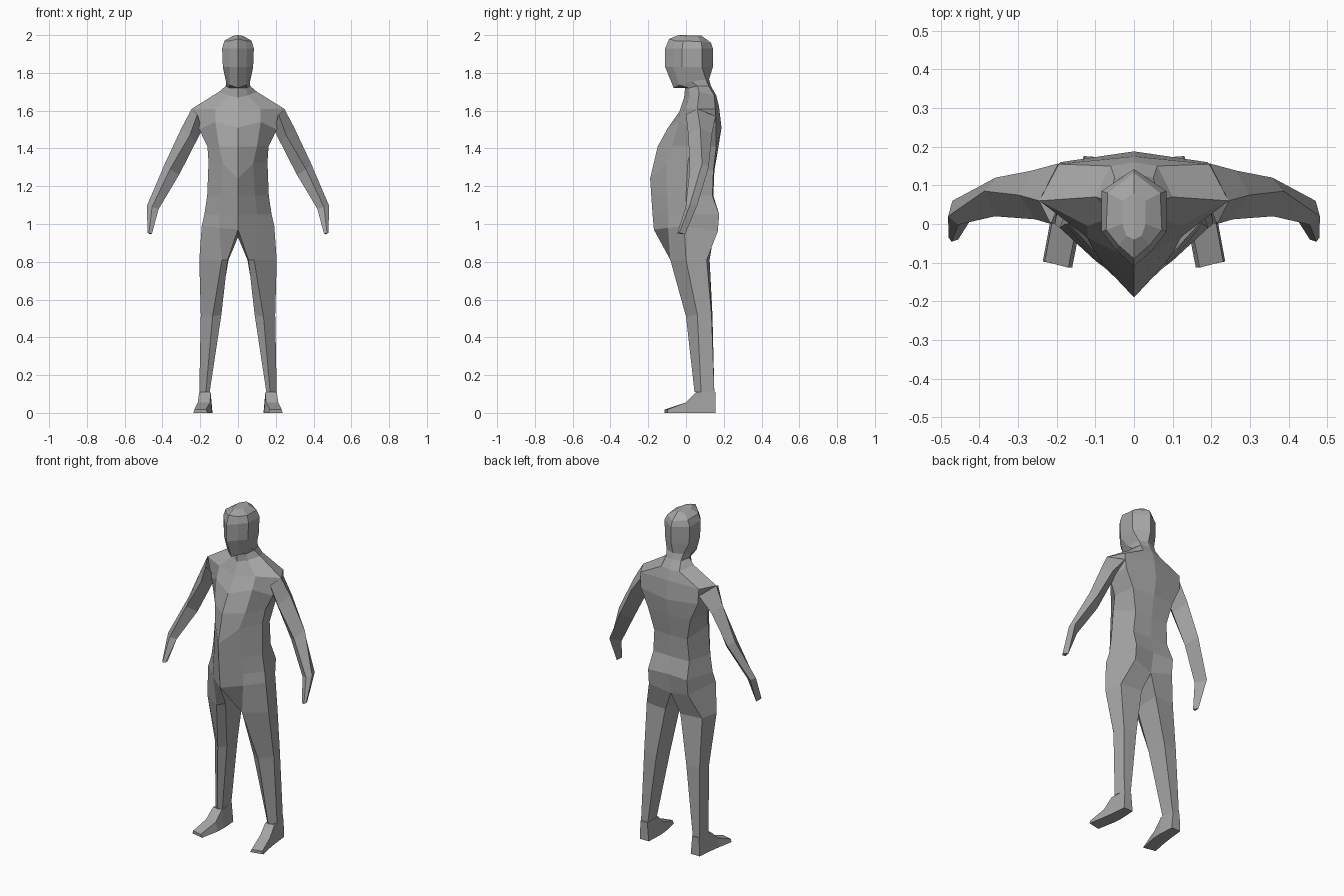
import bpy, bmesh

grey = bpy.data.materials.new("dark_grey")
grey.diffuse_color = (.38, .38, .38, 1)


def ring(z, *pts):
    """Cross-section at height z; a point may add its own height offset."""
    return [(p[0], p[1], z + (p[2] if len(p) > 2 else 0)) for p in pts]


def loft(name, rings, caps=(False, False)):
    """Skin rings for the +x side, then mirror. Faces on the mirror plane are left out."""
    bm = bmesh.new()
    rows = [[bm.verts.new(p) for p in r] for r in rings]
    for a, b in zip(rows, rows[1:]):
        n = len(a)
        for i in range(n):
            q = [a[i], a[(i + 1) % n], b[(i + 1) % n], b[i]]
            if any(v.co.x > 1e-5 for v in q):
                bm.faces.new(q)
    for row, wanted in zip((rows[0], rows[-1]), caps):
        if wanted:
            bm.faces.new(row)
    bmesh.ops.recalc_face_normals(bm, faces=bm.faces)
    me = bpy.data.meshes.new(name)
    bm.to_mesh(me)
    bm.free()
    me.materials.append(grey)
    ob = bpy.data.objects.new(name, me)
    bpy.context.collection.objects.link(ob)
    m = ob.modifiers.new("mirror", 'MIRROR')
    m.use_clip = True
    return ob


# Point order in body sections: front centre, front, side, back, back centre
hip = ring(.97, (0, -.17), (.1, -.095, .01), (.192, -.01, .02), (.13, .168, -.01), (0, .145, -.04))
neck = ring(1.68, (0, -.01, -.01), (.05, .02), (.1, .07, .02), (.06, .15), (0, .16))

# Torso: ridged belly, chest crease, sloping shoulders
loft("torso", [
    hip,
    ring(1.05, (0, -.177), (.1, -.093), (.178, 0), (.13, .176), (0, .165)),
    ring(1.15, (0, -.184), (.09, -.1), (.163, 0), (.12, .14), (0, .145)),
    ring(1.24, (0, -.19), (.08, -.105, .08), (.156, .01, .09), (.11, .145, .04), (0, .15, .04)),
    ring(1.41, (0, -.15), (.1, -.075), (.162, .03), (.14, .16), (0, .172)),
    ring(1.51, (0, -.095), (.12, -.035, .03), (.205, .04, -.01), (.19, .16, .01), (0, .188)),
    ring(1.61, (0, -.035, -.015), (.12, -.005), (.245, .06), (.195, .155), (0, .175, .01)),
    neck])

# Legs continue from the hip section
loft("leg", [
    ring(.11, (.15, .065), (.17, .045), (.205, .08), (.195, .15), (.15, .15)),
    ring(.52, (.088, .02), (.135, 0, -.01), (.197, .06), (.185, .135), (.1, .14)),
    ring(.81, (.055, -.04), (.085, -.083), (.205, .0), (.185, .11), (.05, .125)),
    hip])

# Head and neck
face = [(0, -.11), (.045, -.067), (.08, -.02), (.08, .085), (0, .142)]
loft("head", [
    neck,
    ring(1.72, (0, -.005), (.045, .015), (.065, .06, .01), (.05, .12, .01), (0, .132, .01)),
    ring(1.735, (0, -.065, -.015), (.045, -.035), (.064, .03, .02), (.055, .105, .03), (0, .122, .03)),
    ring(1.83, *face),
    ring(1.93, *[(x * 1.05, y) for x, y in face]),
    ring(1.97, (0, -.09, .01), (.04, -.055), (.072, -.015), (.068, .08, -.005), (0, .132, -.01)),
    ring(2.0, (0, -.04), (.02, -.03, -.003), (.03, 0, -.006), (.03, .06, -.008), (0, .08, -.002)),
], (False, True))

# Arm sections: outer, front, inner, back
loft("arm", [
    ring(1.55, (.245, .06, .06), (.215, 0, .03), (.19, .06, -.05), (.195, .157, .02)),
    ring(1.47, (.298, .075, .04), (.255, .012), (.225, .06, -.04), (.265, .138, .01)),
    ring(1.29, (.387, .085, .03), (.36, .02), (.312, .06, -.03), (.358, .12, .01)),
    ring(1.09, (.481, .02, .01), (.455, -.002), (.42, .015, -.01), (.47, .06, .01)),
    ring(.95, (.48, -.035, .005), (.472, -.046), (.455, -.04), (.465, -.005, -.005)),
], (False, True))


# Foot: wedge from heel to splayed toe
def slab(y, x0, x1, h, skew=0):
    return [(x0, y, 0), (x1, y + skew, 0), (x1 - .005, y + skew, h), (x0 + .01, y, h)]


loft("foot", [
    slab(.155, .14, .2, .11),
    slab(.055, .135, .21, .11),
    slab(0, .138, .218, .055),
    slab(-.113, .16, .236, .018, .016),
], (True, True))
